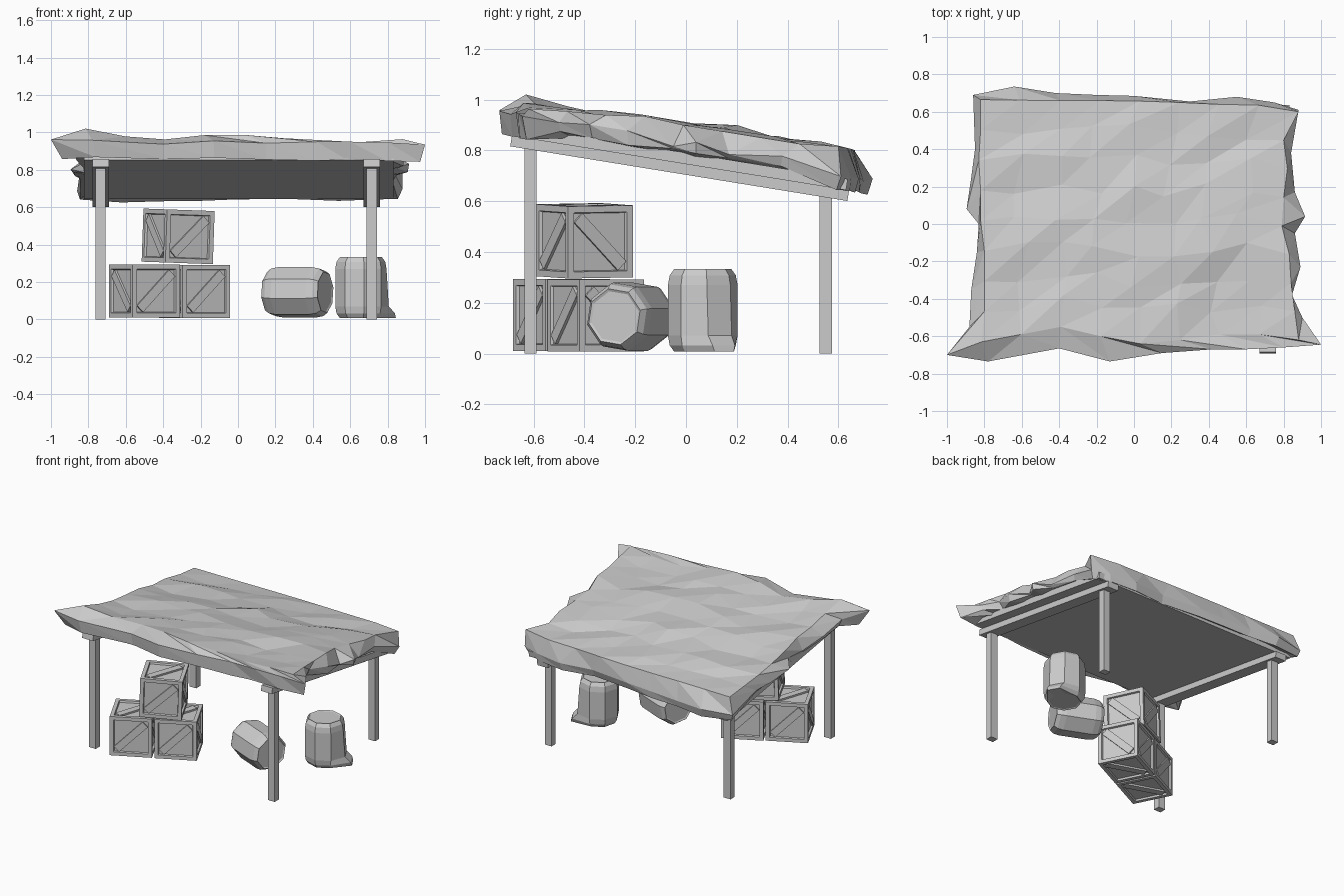
import bpy, bmesh, math, random
from mathutils import Vector, Matrix

if "Cube" in bpy.data.objects:
    bpy.data.objects.remove(bpy.data.objects["Cube"])

random.seed(4)
SLOPE = 0.162


def plane(y):
    """Height of the underside of the roof board."""
    return 0.748 - SLOPE * y


def finish(bm, name, matrix=Matrix()):
    bmesh.ops.recalc_face_normals(bm, faces=bm.faces[:])
    me = bpy.data.meshes.new(name)
    bm.to_mesh(me)
    bm.free()
    ob = bpy.data.objects.new(name, me)
    ob.matrix_world = matrix
    bpy.context.collection.objects.link(ob)
    return ob


def add_box(bm, matrix, size):
    bmesh.ops.create_cube(bm, size=1, matrix=matrix @ Matrix.Diagonal((*size, 1)))


def box(name, loc, size, tilt=0):
    bm = bmesh.new()
    add_box(bm, Matrix.Rotation(tilt, 4, 'X'), size)
    return finish(bm, name, Matrix.Translation(loc))


# Posts, sloping rafters and roof board
tilt = -math.atan(SLOPE)
for side, x in (("left", -0.735), ("right", 0.715)):
    for end, y in (("front", -0.612), ("back", 0.55)):
        h = plane(y) - 0.02
        box(f"{end}_{side}_post", (x, y, h / 2), (0.055, 0.048, h))
    box(f"{side}_rafter", (x, -0.025, plane(-0.025) - 0.023), (0.088, 1.345, 0.042), tilt)
box("roof_board", (0.003, -0.008, plane(-0.008) + 0.02), (1.655, 1.30, 0.044), tilt)

# Ragged roof cover: outer edge, counter-clockwise from the front left corner
N = 8
outer = [(-1, -.70), (-.78, -.735), (-.4, -.665), (-.13, -.735), (.15, -.69), (.42, -.67), (.6, -.67), (.8, -.66),
         (1, -.645), (.90, -.5), (.845, -.38), (.89, -.23), (.86, -.05), (.915, .04), (.86, .17), (.84, .38),
         (.88, .61), (.75, .65), (.55, .68), (.3, .655), (0, .685), (-.2, .69), (-.42, .70), (-.64, .735),
         (-.86, .69), (-.85, .4), (-.87, .25), (-.895, .08), (-.83, 0), (-.84, -.15), (-.87, -.35), (-.88, -.55)]
# Crest along each side, as distance from centre and lift above the board
front_y = [-.63, -.59, -.55, -.60, -.64, -.62, -.59, -.59, -.62]
back_y = [.665, .662, .66, .66, .657, .65, .64, .635, .60]
left_x = [-.815, -.80, -.80, -.80, -.82, -.82, -.83, -.82, -.82]
right_x = [.88, .86, .84, .83, .79, .80, .82, .80, .88]
front_lift = [.17, .135, .125, .14, .135, .12, .095, .105, .115]
left_lift = [.17, .15, .14, .15, .15, .14, .15, .15, .16]
right_lift = [.115, .13, .14, .16, .15, .15, .15, .15, .165]


def pt(x, y, lift):
    return Vector((x, y, plane(y) + lift))


F, B, L, R = [], [], [], []
for i in range(N + 1):
    t = i / N
    F.append(pt(-.815 + 1.695 * t, front_y[i], front_lift[i]))
    B.append(pt(-.82 + 1.70 * t, back_y[i], .16 + .005 * t))
    L.append(pt(left_x[i], -.63 + 1.295 * t, left_lift[i]))
    R.append(pt(right_x[i], -.62 + 1.22 * t, right_lift[i]))

bm = bmesh.new()
grid = {}
for i in range(N + 1):
    for j in range(N + 1):
        u, v = i / N, j / N
        p = (F[i] * (1 - v) + B[i] * v + L[j] * (1 - u) + R[j] * u
             - (F[0] * (1 - u) + F[N] * u) * (1 - v) - (B[0] * (1 - u) + B[N] * u) * v)
        if 0 < i < N and 0 < j < N:
            p += Vector((random.uniform(-.04, .04), random.uniform(-.04, .04),
                         .025 * math.sin(math.pi * u) * math.sin(math.pi * v) + random.uniform(-.015, .015)))
        grid[i, j] = bm.verts.new(p)
for i in range(N):
    for j in range(N):
        a, b, c, d = grid[i, j], grid[i + 1, j], grid[i + 1, j + 1], grid[i, j + 1]
        for tri in ((a, b, c), (a, c, d)):
            bm.faces.new(tri)

# Rings from the crest, over the hanging edge, to the hidden underside
crest = ([grid[i, 0] for i in range(N)] + [grid[N, j] for j in range(N)]
         + [grid[N - i, N] for i in range(N)] + [grid[0, N - j] for j in range(N)])
upper, lower, under = [], [], []
for k, (x, y) in enumerate(outer):
    on_side = k // N in (1, 3) and k % N
    at_back = 2 * N <= k <= 3 * N
    lift = .10 if k == 0 else random.uniform(.035, .06) if at_back else random.uniform(.055, .095)
    drop = random.uniform(.035, .055) if on_side else random.uniform(-.008, .004)
    shrink = .94 if k == 0 else random.uniform(.97, .995)
    upper.append(bm.verts.new(pt(x, y, lift)))
    lower.append(bm.verts.new(pt(x * shrink, y * shrink, drop)))
    under.append(bm.verts.new(pt(x * .88, y * .88, .03)))
for r0, r1 in ((crest, upper), (upper, lower), (lower, under)):
    for k in range(4 * N):
        m = (k + 1) % (4 * N)
        bm.faces.new((r0[k], r1[k], r1[m]))
        bm.faces.new((r0[k], r1[m], r0[m]))
bm.faces.new(under)
finish(bm, "roof_cover")


# Crates: recessed panels with a diagonal brace on each face
def crate(name, loc, spin, lean=0, s=0.284):
    bm = bmesh.new()
    bmesh.ops.create_cube(bm, size=s)
    panels = bm.faces[:]
    bmesh.ops.inset_individual(bm, faces=panels, thickness=0.036)
    bmesh.ops.inset_individual(bm, faces=panels, thickness=0.005, depth=-0.013)
    inner = s - 0.082
    turns = [Matrix.Rotation(k * math.pi / 2, 4, 'Z') for k in range(4)]
    turns += [Matrix.Rotation(k * math.pi / 2, 4, 'X') for k in (1, -1)]
    for k, turn in enumerate(turns):
        diagonal = math.pi / 4 if k in (1, 3) else -math.pi / 4
        m = turn @ Matrix.Translation((0, -s / 2 + 0.008, 0)) @ Matrix.Rotation(diagonal, 4, 'Y')
        add_box(bm, m, (inner * 1.34, 0.014, 0.05))
    finish(bm, name, Matrix.Translation(loc) @ Matrix.Rotation(lean, 4, 'Y') @ Matrix.Rotation(spin, 4, 'Z'))


turn = math.radians(26.5)
crate("front_crate", (-.50, -.49, .152), turn)
crate("rear_crate", (-.232, -.355, .150), turn)
crate("top_crate", (-.32, -.40, .444), turn, math.radians(2))


# Eight-sided barrels with bevelled rims
def barrel(name, matrix, phase=0.5, flare=False):
    bm = bmesh.new()
    profile = [(.103, -.158), (.113, -.163), (.131, -.138), (.138, -.10),
               (.138, .10), (.131, .138), (.113, .163), (.103, .158)]
    rings = []
    for r, z in profile:
        rings.append([bm.verts.new((r * math.cos((k + phase) * math.pi / 4),
                                    r * math.sin((k + phase) * math.pi / 4), z)) for k in range(8)])
    for r0, r1 in zip(rings, rings[1:]):
        for k in range(8):
            bm.faces.new((r0[k], r0[(k + 1) % 8], r1[(k + 1) % 8], r1[k]))
    bm.faces.new(rings[0][::-1])
    bm.faces.new(rings[-1])
    if flare:  # sprung stave at the foot
        for ring, push in ((1, .075), (2, .052), (3, .012)):
            for k in (0, 1):
                rings[ring][k].co += Vector((push, push * .45, 0))
    finish(bm, name, matrix)


barrel("standing_barrel", Matrix.Translation((.657, .066, .170)), 0.15, True)
barrel("lying_barrel", Matrix.Translation((.317, -.218, .145))
       @ Matrix.Rotation(math.radians(-23), 4, 'Z') @ Matrix.Rotation(math.pi / 2, 4, 'Y'), 0.3)
